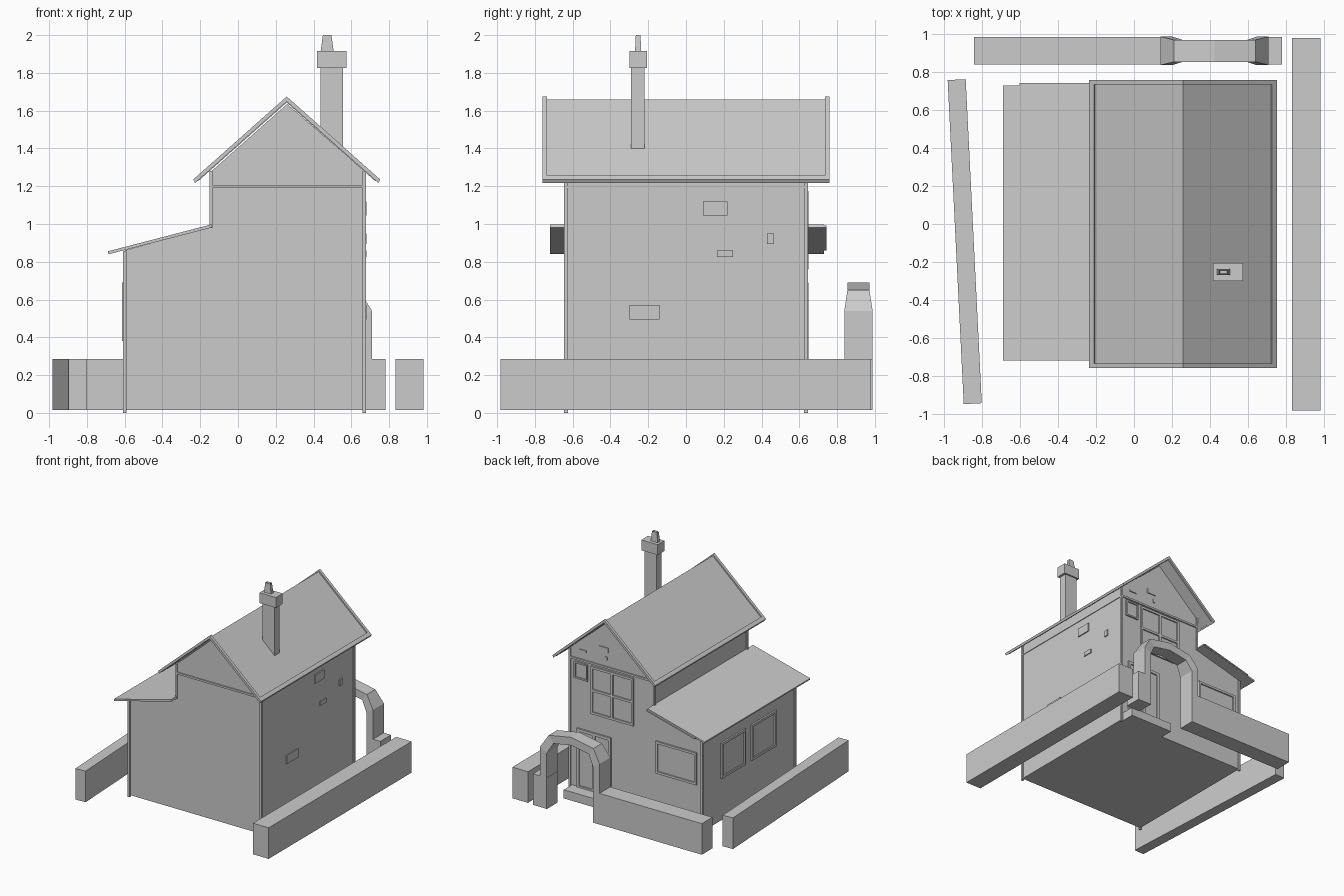
import bpy, bmesh

if "Cube" in bpy.data.objects:
    bpy.data.objects.remove(bpy.data.objects["Cube"])

def finish(name, bm):
    bmesh.ops.recalc_face_normals(bm, faces=bm.faces)
    me = bpy.data.meshes.new(name)
    bm.to_mesh(me)
    bm.free()
    ob = bpy.data.objects.new(name, me)
    bpy.context.collection.objects.link(ob)
    return ob

def add_box(bm, x0, x1, y0, y1, z0, z1):
    vs = bmesh.ops.create_cube(bm, size=1)['verts']
    for v in vs:
        v.co = ((x0 + x1) / 2 + v.co.x * (x1 - x0),
                (y0 + y1) / 2 + v.co.y * (y1 - y0),
                (z0 + z1) / 2 + v.co.z * (z1 - z0))

def boxes(name, items):
    bm = bmesh.new()
    for b in items:
        add_box(bm, *b)
    return finish(name, bm)

def add_prism(bm, pts, y0, y1):
    # xz profile extruded along y
    f = bm.faces.new([bm.verts.new((x, y0, z)) for x, z in pts])
    r = bmesh.ops.extrude_face_region(bm, geom=[f])
    for v in r['geom']:
        if isinstance(v, bmesh.types.BMVert):
            v.co.y = y1

def prisms(name, items):
    bm = bmesh.new()
    for it in items:
        add_prism(bm, *it)
    return finish(name, bm)

def window(name, a0, a1, z0, z1, side, cols=1, rows=1, t=0.02):
    # frame bars, mullions and pane on the back (+y) or left (-x) wall
    bars = [(a0, a1, z0, z0 + t), (a0, a1, z1 - t, z1),
            (a0, a0 + t, z0 + t, z1 - t), (a1 - t, a1, z0 + t, z1 - t)]
    for i in range(1, cols):
        m = a0 + (a1 - a0) * i / cols
        bars.append((m - t / 2, m + t / 2, z0 + t, z1 - t))
    for i in range(1, rows):
        m = z0 + (z1 - z0) * i / rows
        bars.append((a0 + t, a1 - t, m - t / 2, m + t / 2))
    items = []
    for d, (p, q, r, s) in [(0.014, b) for b in bars] + [(0.003, (a0, a1, z0, z1))]:
        if side == 'back':
            items.append((p, q, 0.62, 0.635 + d, r, s))
        else:
            items.append((-0.6 - d, -0.585, p, q, r, s))
    return boxes(name, items)

# House body: tall gabled part with lean-to
prisms("house_body", [([(-0.6, 0.015), (0.67, 0.015), (0.67, 1.28), (0.26, 1.635),
                        (-0.14, 1.28), (-0.14, 0.985), (-0.6, 0.86)], -0.635, 0.635)])

# Corner posts and gable bands
posts = []
for y0, y1 in ((-0.645, -0.625), (0.625, 0.645)):
    posts += [(-0.61, -0.59, y0, y1, 0, 0.855), (0.66, 0.678, y0, y1, 0, 1.28),
              (-0.15, -0.135, y0, y1, 0.98, 1.28), (-0.14, 0.67, y0, y1, 1.19, 1.207)]
boxes("timber_trim", posts)
boxes("side_band", [(0.66, 0.676, -0.635, 0.635, 1.19, 1.2)])

# Main roof: V-shaped slab inside a raised border
def chevron(top, thick, half, k=0.888):
    e = top - k * half
    return [(0.258 - half, e), (0.258, top), (0.258 + half, e),
            (0.258 + half - 0.01, e - thick), (0.258, top - thick - 0.009), (0.258 - half + 0.01, e - thick)]

prisms("main_roof", [(chevron(1.66, 0.008, 0.48), -0.745, 0.745)])
prisms("roof_rake_boards", [(chevron(1.675, 0.018, 0.495), y, y + 0.025) for y in (-0.76, 0.735)])
eaves = []
for s in (-1, 1):
    zt = lambda h: 1.675 - 0.888 * h
    eaves.append(([(0.258 + s * 0.495, zt(0.495)), (0.258 + s * 0.47, zt(0.47)),
                   (0.258 + s * 0.46, zt(0.46) - 0.027), (0.258 + s * 0.485, zt(0.495) - 0.018)], -0.75, 0.75))
prisms("roof_eave_boards", eaves)

# Lean-to roof and its back edge strip
prisms("lean_to_roof", [([(-0.69, 0.855), (-0.14, 0.998), (-0.135, 0.982), (-0.685, 0.84)], -0.72, 0.73)])
prisms("lean_to_edge_strip", [([(-0.605, 0.872), (-0.14, 0.993), (-0.14, 0.982), (-0.605, 0.861)], 0.725, 0.745)])

# Chimney stack, cap and hollow tapered pot
prisms("chimney_stack", [([(0.437, 1.51), (0.437, 1.83), (0.555, 1.83), (0.555, 1.4)], -0.29, -0.22)])
boxes("chimney_cap", [(0.417, 0.575, -0.3, -0.207, 1.825, 1.915)])
bm = bmesh.new()
add_box(bm, 0.437, 0.507, -0.27, -0.237, 1.91, 2.0)
for v in bm.verts:
    if v.co.z > 1.95:
        v.co.x = 0.472 + (v.co.x - 0.472) * 0.65
        v.co.y = -0.253 + (v.co.y + 0.253) * 0.75
bm.faces.ensure_lookup_table()
top = max(bm.faces, key=lambda f: f.calc_center_median().z)
bmesh.ops.inset_individual(bm, faces=[top], thickness=0.006)
for v in top.verts:
    v.co.z -= 0.04
finish("chimney_pot", bm)

# Windows
window("upper_window", 0.055, 0.465, 0.76, 1.175, 'back', 2, 2)
window("small_window", 0.495, 0.625, 1.03, 1.175, 'back', t=0.013)
window("lean_to_back_window", -0.55, -0.16, 0.41, 0.69, 'back')
window("left_window_rear", 0.05, 0.38, 0.38, 0.69, 'left')
window("left_window_front", -0.37, -0.03, 0.38, 0.69, 'left')

# Door and step
window("door", 0.27, 0.6, 0.08, 0.6, 'back', 2, 1, t=0.025)
boxes("door_step", [(0.23, 0.65, 0.63, 0.75, 0.015, 0.09)])

# Stray bricks on right wall and back gable
boxes("side_bricks", [(0.66, 0.679, y0, y1, z0, z1) for y0, y1, z0, z1 in (
    (0.09, 0.22, 1.045, 1.12), (0.43, 0.465, 0.895, 0.95),
    (0.165, 0.25, 0.825, 0.86), (-0.3, -0.14, 0.495, 0.57))])
boxes("gable_bricks", [(x0, x1, 0.62, 0.643, z0, z1) for x0, x1, z0, z1 in (
    (0.3, 0.39, 1.33, 1.37), (0.51, 0.58, 1.275, 1.29), (0.31, 0.33, 1.26, 1.29))])

# Garden walls; the left one is slightly turned
Z0, Z1 = 0.015, 0.285
boxes("right_wall", [(0.833, 0.983, -0.983, 0.98, Z0, Z1)])
boxes("back_wall", [(-0.843, 0.2, 0.84, 0.987, Z0, Z1), (0.645, 0.78, 0.84, 0.987, Z0, Z1)])
bm = bmesh.new()
add_box(bm, -0.945, -0.85, -0.95, 0.763, Z0, Z1)
for v in bm.verts:
    v.co.x -= 0.0495 * v.co.y + 0.0
    v.co.y += 0.05 * (v.co.x + 0.9)
finish("left_wall", bm)

# Garden arch: outer/inner points with half depth, mirrored about its centre
CX, CY = 0.425, 0.913
half = [((0.285, 0.015), (0.222, 0.015), 0.075), ((0.285, 0.54), (0.222, 0.5), 0.075),
        ((0.215, 0.65), (0.17, 0.59), 0.058)]
path = [(-1, s) for s in half] + [(1, ((0, 0.69), (0, 0.62), 0.058))] + [(1, s) for s in reversed(half)]
bm = bmesh.new()
rings = []
for sx, (o, i, h) in path:
    rings.append([bm.verts.new((CX + sx * p[0], CY + d, p[1]))
                  for p, d in ((o, -h), (o, h), (i, h), (i, -h))])
for a, b in zip(rings, rings[1:]):
    for k in range(4):
        n = (k + 1) % 4
        bm.faces.new((a[k], a[n], b[n], b[k]))
bm.faces.new(rings[0])
bm.faces.new(rings[-1])
finish("garden_arch", bm)
